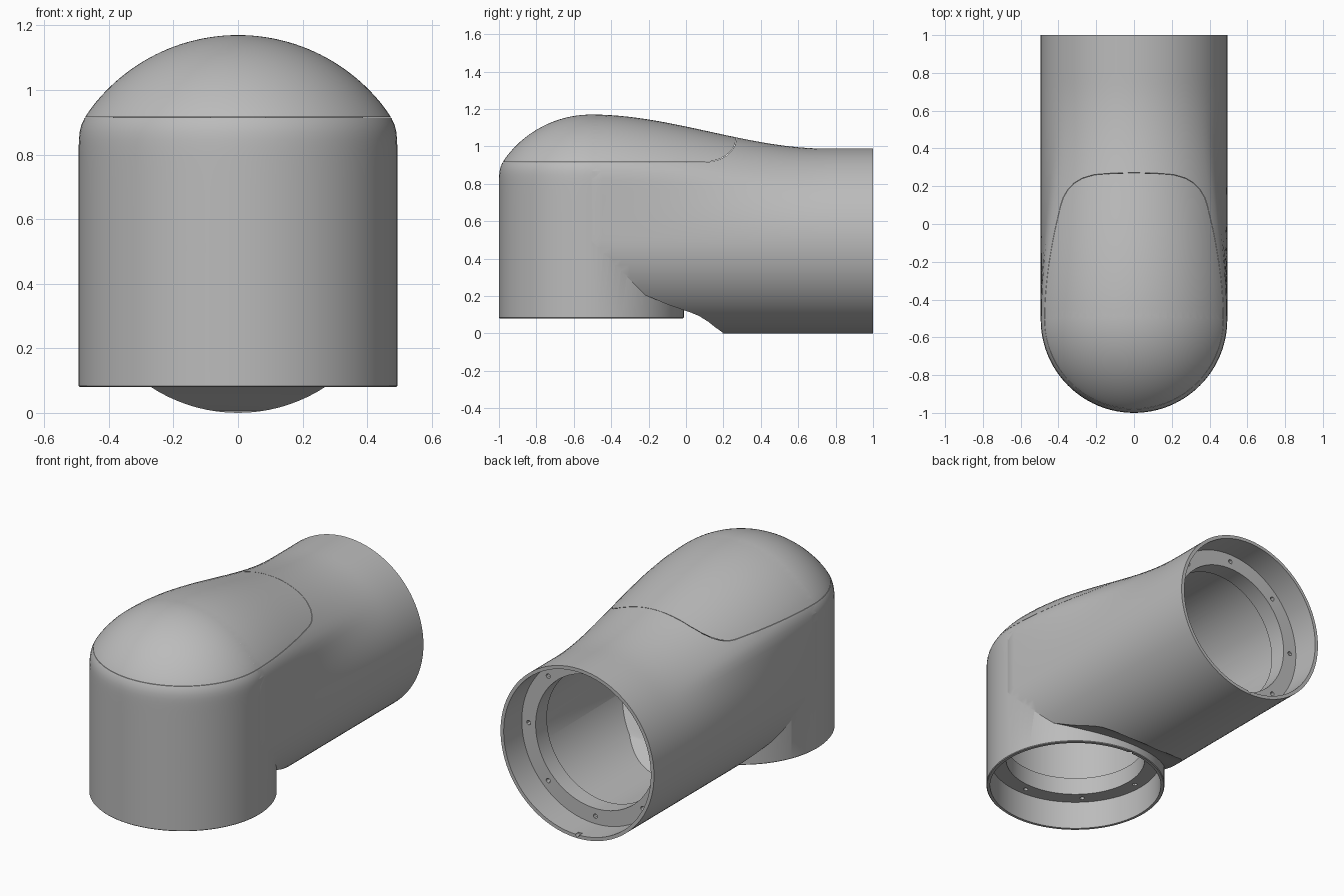
import bpy, bmesh, math
from math import sin, cos, pi

if "Cube" in bpy.data.objects:
    bpy.data.objects.remove(bpy.data.objects["Cube"], do_unlink=True)

R = 0.494            # outer radius of both pipes, also the tube axis height
YC = -0.506          # y of the vertical axis
RIM, BORE, CAVITY = 0.474, 0.385, 0.43
SIDES = 96

grey = bpy.data.materials.new("casing grey")
grey.use_nodes = True
grey.diffuse_color = (0.5, 0.5, 0.5, 1)
grey.node_tree.nodes["Principled BSDF"].inputs["Base Color"].default_value = (0.5, 0.5, 0.5, 1)


def skin(name, rings):
    """Closed solid through a list of matching point loops."""
    bm = bmesh.new()
    loops = [[bm.verts.new(p) for p in ring] for ring in rings]
    n = len(loops[0])
    for a, b in zip(loops, loops[1:]):
        for i in range(n):
            j = (i + 1) % n
            bm.faces.new((a[i], a[j], b[j], b[i]))
    bm.faces.new(loops[0])
    bm.faces.new(loops[-1])
    bmesh.ops.recalc_face_normals(bm, faces=bm.faces)
    mesh = bpy.data.meshes.new(name)
    bm.to_mesh(mesh)
    bm.free()
    mesh.materials.append(grey)
    obj = bpy.data.objects.new(name, mesh)
    bpy.context.collection.objects.link(obj)
    return obj


def upright(name, profile, x=0, y=YC, n=SIDES):
    """Turned solid about a vertical axis, profile of (radius, z)."""
    return skin(name, [[(x + r * cos(2 * pi * i / n), y + r * sin(2 * pi * i / n), z)
                        for i in range(n)] for r, z in profile])


def lying(name, profile, x=0, z=R, n=SIDES):
    """Turned solid about an axis along y, profile of (radius, y)."""
    return skin(name, [[(x + r * cos(2 * pi * i / n), y, z + r * sin(2 * pi * i / n))
                        for i in range(n)] for r, y in profile])


def prism(name, outline, dy=0, dz=0):
    """Side outline of (y, z) points extruded across x."""
    return skin(name, [[(x, y + dy, z + dz) for y, z in outline] for x in (-0.8, 0.8)])


def combine(target, tool, operation):
    """Apply a boolean and discard the tool."""
    tool.hide_render = True
    mod = target.modifiers.new("boolean", "BOOLEAN")
    mod.operation, mod.solver, mod.object = operation, "EXACT", tool
    bpy.context.view_layer.update()
    graph = bpy.context.evaluated_depsgraph_get()
    mesh = bpy.data.meshes.new_from_object(target.evaluated_get(graph))
    target.modifiers.clear()
    target.data = mesh
    bpy.data.objects.remove(tool, do_unlink=True)


def crown(a):
    """Polar distance of the domed section: straight wall softly joined to an arc."""
    wall = R / (abs(cos(a)) + 1e-6)
    dome = 0.106 * sin(a) + math.sqrt(0.325 - 0.01124 * cos(a) ** 2)
    return (wall ** -60 + dome ** -60) ** (-1 / 60)


def section(y, scale=1.0):
    """Tube section, blending from the domed shape to a circle towards the back."""
    t = min(max((y + 0.5) / 1.25, 0), 1)
    s = t * t * (3 - 2 * t)
    ring = []
    for i in range(SIDES):
        a = 2 * pi * i / SIDES
        r = R if sin(a) <= 0 else crown(a) * (1 - s) + R * s
        ring.append((scale * r * cos(a), y, R + scale * r * sin(a)))
    return ring


# Outer form: domed upright pipe joined to the lying tube
quarter = [pi / 2 * i / 48 for i in range(48)] + [pi / 2 - 0.002]
body = upright("elbow_body", [(R - 0.004, 0.08), (R, 0.084)]
               + [(crown(a) * cos(a), R + crown(a) * sin(a)) for a in quarter])
tube = skin("tube", [section(-0.6, 0.9)] + [section(-0.5 + 0.05 * i) for i in range(31)])
combine(tube, prism("underside_cut", [
    (-0.8, -0.1), (0.215, -0.1), (0.195, 0.006), (0.16, 0.03), (0.12, 0.062), (0.07, 0.093),
    (0.03, 0.11), (-0.1, 0.155), (-0.3, 0.24), (-0.5, 0.33), (-0.8, 0.45)]), "DIFFERENCE")
combine(body, tube, "UNION")

# Hollow inside, with a stepped mounting ring in each mouth
tube_hollow = lying("tube_hollow", [
    (RIM, 1.1), (RIM, 0.833), (BORE, 0.833), (BORE, 0.73), (CAVITY, 0.72), (CAVITY, -0.45)])
combine(tube_hollow, prism("ramp_cut", [
    (-0.8, -0.1), (0.3, -0.1), (0.25, 0.05), (0.1, 0.18), (0.0, 0.36), (-0.8, 0.36)]), "DIFFERENCE")
upright_hollow = upright("upright_hollow", [
    (RIM, -0.05), (RIM, 0.247), (BORE, 0.247), (BORE, 0.35), (CAVITY + 0.003, 0.365),
    (CAVITY + 0.003, 0.86), (0.38, 0.95), (0.27, 1.03), (0.14, 1.08), (0.002, 1.1)])
combine(body, tube_hollow, "DIFFERENCE")
combine(body, upright_hollow, "DIFFERENCE")

# Eight screw holes in each mounting ring
for i in range(8):
    a = pi / 4 * i
    dx, d = 0.43 * cos(a), 0.43 * sin(a)
    combine(body, lying("hole", [(0.013, 0.86), (0.013, 0.78)], dx, R + d, 12), "DIFFERENCE")
    combine(body, upright("hole", [(0.013, 0.22), (0.013, 0.3)], dx, YC + d, 12), "DIFFERENCE")

# Small locating notch in each rim
combine(body, lying("notch", [(0.012, 1.05), (0.012, 0.97)], 0, R - RIM, 12), "DIFFERENCE")
combine(body, upright("notch", [(0.012, 0.05), (0.012, 0.11)], 0, YC + RIM, 12), "DIFFERENCE")

# Top cover split from the body along a fine seam
seam = [(-1.2, 0.915), (0.1, 0.915)]
seam += [(0.1 + 0.17 * sin(a), 1.045 - 0.13 * cos(a)) for a in (0.25, 0.5, 0.75, 1.0, 1.25, 1.5)]
seam += [(0.28, 1.1), (0.28, 1.4), (-1.2, 1.4)]
cover = body.copy()
cover.data = body.data.copy()
cover.name = "top_cover"
bpy.context.collection.objects.link(cover)
combine(cover, prism("cover_region", seam, -0.002, 0.002), "INTERSECT")
combine(body, prism("cover_region", seam), "DIFFERENCE")

# Smooth shading with crisp edges
bpy.ops.object.select_all(action="DESELECT")
for obj in (body, cover):
    obj.select_set(True)
bpy.context.view_layer.objects.active = body
bpy.ops.object.shade_smooth_by_angle(angle=math.radians(30))
